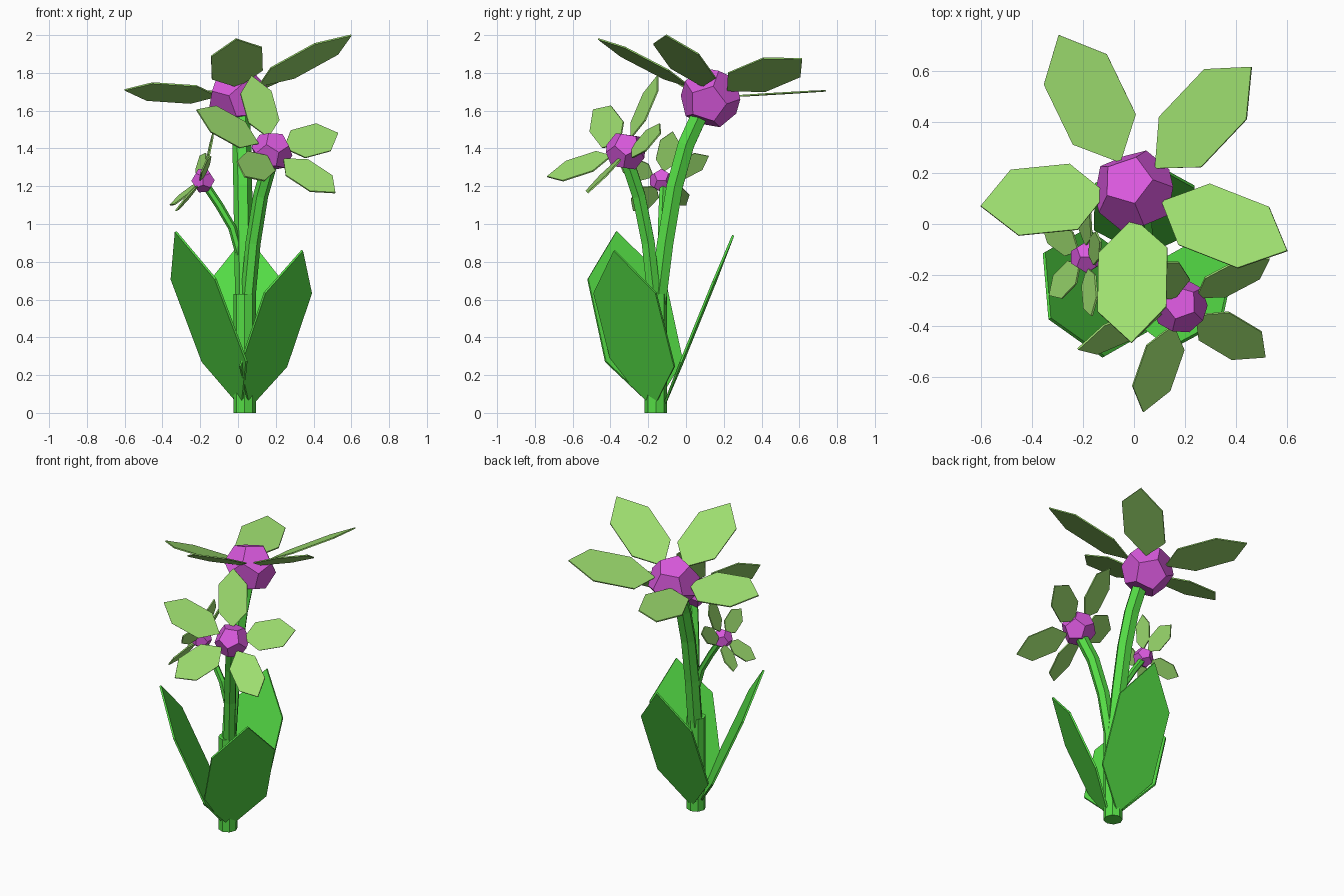
import bpy, bmesh, math
from mathutils import Vector

cube = bpy.data.objects.get("Cube")
if cube:
    bpy.data.objects.remove(cube)


def material(name, rgb):
    mat = bpy.data.materials.new(name)
    mat.use_nodes = True
    mat.diffuse_color = (*rgb, 1)
    mat.node_tree.nodes["Principled BSDF"].inputs["Base Color"].default_value = (*rgb, 1)
    return mat


STEM = material("leaf green", (0.09, 0.72, 0.06))
PETAL = material("pale petal green", (0.34, 0.73, 0.16))
PURPLE = material("orchid purple", (0.70, 0.10, 0.73))


def finish(bm, name, mat):
    bmesh.ops.recalc_face_normals(bm, faces=bm.faces)
    mesh = bpy.data.meshes.new(name)
    bm.to_mesh(mesh)
    bm.free()
    mesh.materials.append(mat)
    obj = bpy.data.objects.new(name, mesh)
    bpy.context.collection.objects.link(obj)
    return obj


def blade(name, mat, root, tip, side, thick):
    """Thin six-sided blade: pointed at both ends, parallel in the middle."""
    bm = bmesh.new()
    low, high = root.lerp(tip, 0.26), root.lerp(tip, 0.73)
    normal = (tip - root).cross(side).normalized() * thick
    outline = [root, low + side, high + side, tip, high - side, low - side]
    face = bm.faces.new([bm.verts.new(p - normal / 2) for p in outline])
    extruded = bmesh.ops.extrude_face_region(bm, geom=[face], use_keep_orig=True)
    moved = [v for v in extruded["geom"] if isinstance(v, bmesh.types.BMVert)]
    bmesh.ops.translate(bm, verts=moved, vec=normal)
    finish(bm, name, mat)


def tube(name, path, radius, sides=6):
    """Faceted stem following a few points."""
    bm = bmesh.new()
    path = [Vector(p) for p in path]
    rings = []
    for i, p in enumerate(path):
        along = path[min(i + 1, len(path) - 1)] - path[max(i - 1, 0)]
        turn = Vector((0, 0, 1)).rotation_difference(along)
        angles = [math.tau * k / sides for k in range(sides)]
        rings.append([bm.verts.new(p + turn @ Vector((math.cos(a), math.sin(a), 0)) * radius)
                      for a in angles])
    for a, b in zip(rings, rings[1:]):
        for k in range(sides):
            n = (k + 1) % sides
            bm.faces.new((a[k], a[n], b[n], b[k]))
    bm.faces.new(rings[0])
    bm.faces.new(rings[-1])
    finish(bm, name, STEM)


def head(name, center, axis, radius):
    """Twelve-sided flower head with a flat pentagon facing along the axis."""
    bm = bmesh.new()
    turn = Vector((0, 0, 1)).rotation_difference(axis)
    for height, twist in ((0.795, 0), (0.188, 0), (-0.188, 0.5), (-0.795, 0.5)):
        r = math.sqrt(1 - height * height)
        for k in range(5):
            a = math.tau * (k + twist) / 5
            p = Vector((r * math.cos(a), r * math.sin(a), height))
            bm.verts.new(center + turn @ p * radius)
    bmesh.ops.convex_hull(bm, input=bm.verts)
    bmesh.ops.dissolve_limit(bm, angle_limit=0.1, verts=bm.verts, edges=bm.edges)
    finish(bm, name, PURPLE)


def flower(name, center, axis, radius, half_width, tips):
    center, axis = Vector(center), Vector(axis).normalized()
    head(name + "_head", center, axis, radius)
    for i, tip in enumerate(tips):
        tip = Vector(tip)
        side = (tip - center).cross(axis).normalized() * half_width
        blade(f"{name}_petal_{i + 1}", PETAL, center.lerp(tip, 0.18), tip, side, 0.008)


# Stems
tube("stem_base", [(0.035, -0.16, 0), (0.035, -0.16, 0.63)], 0.06, 8)
tube("large_stem", [(0.035, -0.15, 0.58), (0.03, -0.11, 0.9), (0.025, -0.06, 1.2),
                    (0.02, 0, 1.42), (0.01, 0.1, 1.64)], 0.05)
tube("medium_stem", [(0.05, -0.165, 0.58), (0.08, -0.2, 0.9), (0.12, -0.25, 1.15),
                     (0.18, -0.32, 1.36)], 0.04)
tube("small_stem", [(0.02, -0.13, 0.8), (-0.03, -0.13, 0.98), (-0.1, -0.125, 1.1),
                    (-0.18, -0.12, 1.22)], 0.022)

# Broad leaves at the base
for name, root, tip, half in (
        ("right_leaf", (0.02, -0.17, 0.03), (-0.33, -0.37, 0.96), 0.235),
        ("left_leaf", (0.06, -0.17, 0.03), (0.34, -0.38, 0.86), 0.205),
        ("back_leaf", (0.035, -0.12, 0.03), (0.045, 0.25, 0.94), 0.195)):
    root, tip = Vector(root), Vector(tip)
    side = (tip - root).cross(Vector((0, 0, 1))).normalized() * half
    blade(name, STEM, root, tip, side, 0.012)

# Flowers
flower("large_flower", (0, 0.13, 1.67), (-0.2, 0.33, 1), 0.165, 0.137, [
    (-0.295, 0.74, 1.705), (0.46, 0.615, 1.875), (0.6, -0.105, 2.0),
    (-0.01, -0.465, 1.98), (-0.6, 0.07, 1.71)])
flower("medium_flower", (0.18, -0.32, 1.385), (0.3, -0.75, 0.55), 0.11, 0.09, [
    (0.07, -0.15, 1.785), (0.53, -0.135, 1.48), (0.515, -0.52, 1.165),
    (0.035, -0.735, 1.25), (-0.22, -0.49, 1.605)])
flower("small_flower", (-0.185, -0.13, 1.23), (0.85, 0, -0.5), 0.066, 0.055, [
    (-0.13, -0.07, 1.49), (-0.2, 0.12, 1.36), (-0.36, 0.0, 1.1),
    (-0.33, -0.28, 1.07), (-0.165, -0.36, 1.34)])
